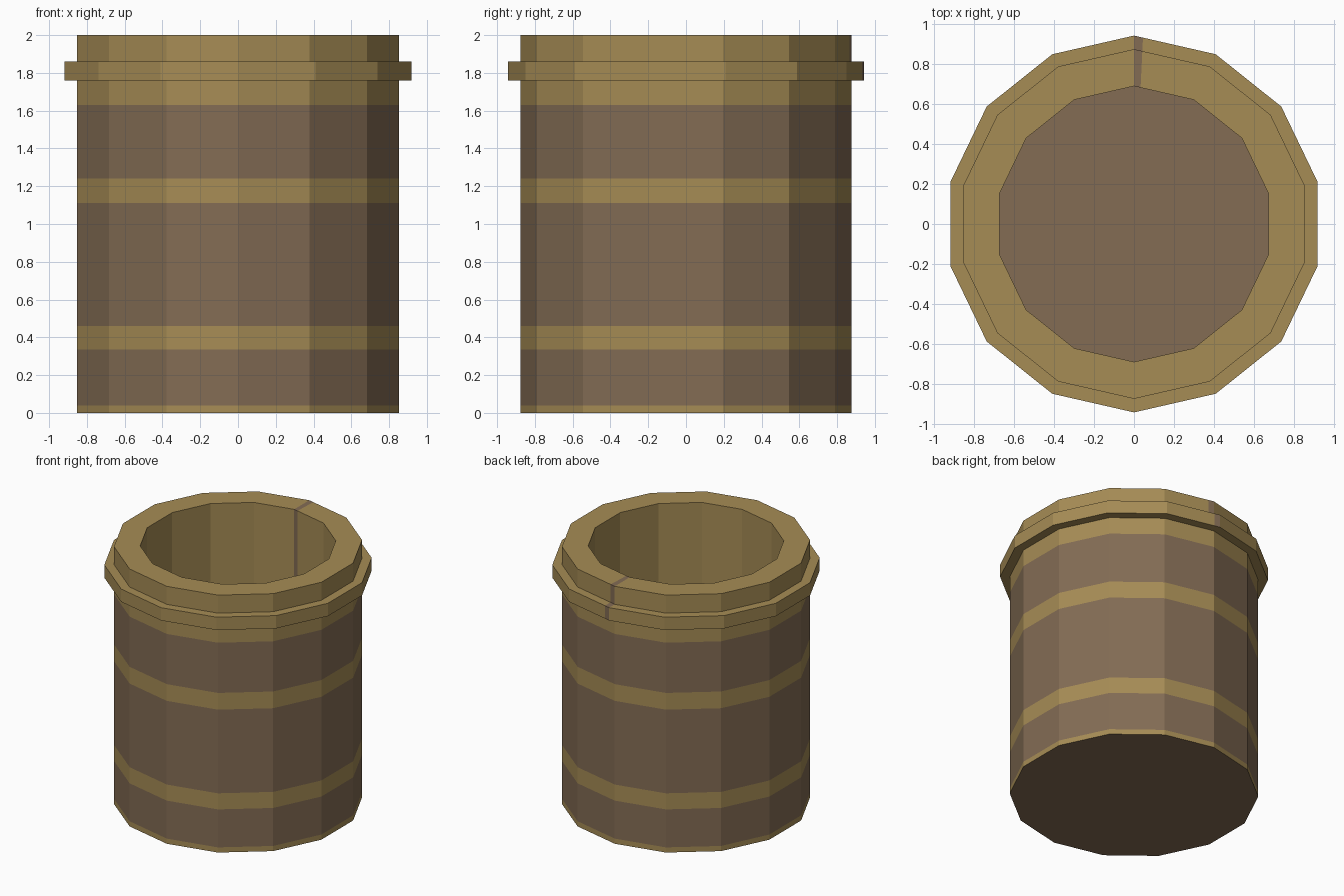
import bpy, bmesh, math

if "Cube" in bpy.data.objects:
    bpy.data.objects.remove(bpy.data.objects["Cube"])

SIDES = 14


def material(name, rgb):
    m = bpy.data.materials.new(name)
    lin = [((c / 255 + 0.055) / 1.055) ** 2.4 for c in rgb]
    m.diffuse_color = (*lin, 1)
    m.use_nodes = True
    m.node_tree.nodes["Principled BSDF"].inputs["Base Color"].default_value = m.diffuse_color
    return m


tan = material("tan_band", (166, 140, 85))
brown = material("brown_wood", (131, 108, 84))
TAN, BROWN = 0, 1

# unit ring starting at the back (+y), with one extra point for the narrow seam
corners = [(math.sin(2 * math.pi * i / SIDES), math.cos(2 * math.pi * i / SIDES))
           for i in range(SIDES)]
f = 0.11
seam = tuple(a + (b - a) * f for a, b in zip(corners[0], corners[1]))
ring = [corners[0], seam] + corners[1:]

# profile: radius, height, colour of the strip leading to the next point
R, RIM, INNER, FLOOR = 0.875, 0.943, 0.69, 0.2
profile = [
    (R, 0.00, TAN), (R, 0.04, BROWN),
    (R, 0.335, TAN), (R, 0.46, BROWN),
    (R, 1.11, TAN), (R, 1.24, BROWN),
    (R, 1.63, TAN), (R, 1.76, TAN),
    (RIM, 1.76, TAN), (RIM, 1.86, TAN),      # raised collar
    (R, 1.86, TAN), (R, 2.00, TAN),          # lip
    (INNER, 2.00, TAN), (INNER, FLOOR, BROWN),
]

bm = bmesh.new()
loops = [[bm.verts.new((x * r, y * r, z)) for x, y in ring] for r, z, _ in profile]
n = len(ring)
for k in range(len(loops) - 1):
    for i in range(n):
        j = (i + 1) % n
        face = bm.faces.new((loops[k][i], loops[k][j], loops[k + 1][j], loops[k + 1][i]))
        # dark seam runs over the collar, lip and inside wall
        face.material_index = BROWN if i == 0 and k >= 8 else profile[k][2]
for loop in (loops[0], loops[-1]):           # underside and inner floor
    bm.faces.new(loop).material_index = BROWN
bmesh.ops.recalc_face_normals(bm, faces=bm.faces[:])

mesh = bpy.data.meshes.new("barrel")
bm.to_mesh(mesh)
bm.free()
mesh.materials.append(tan)
mesh.materials.append(brown)
barrel = bpy.data.objects.new("barrel", mesh)
bpy.context.collection.objects.link(barrel)
